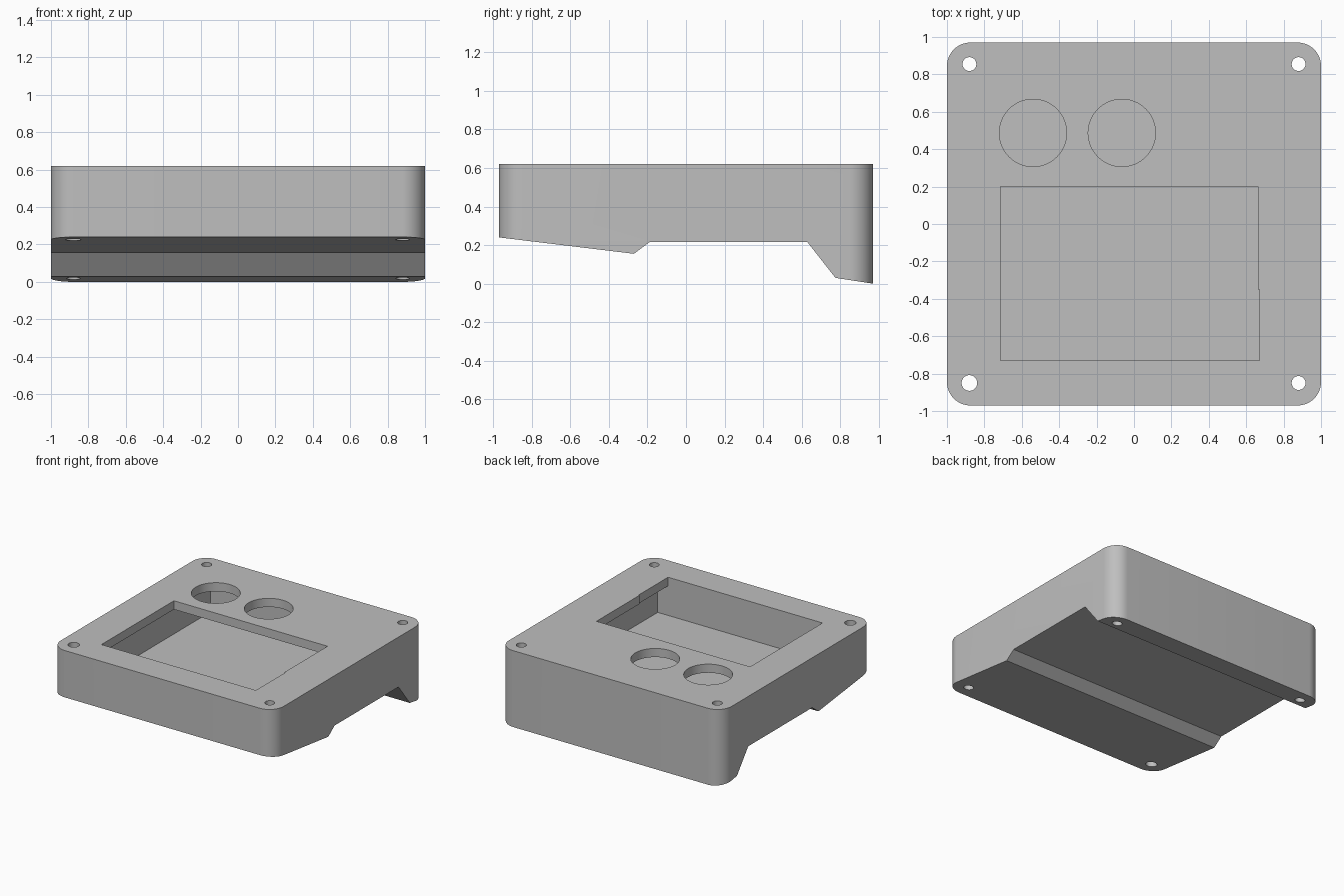
import bpy, bmesh, math

if "Cube" in bpy.data.objects:
    bpy.data.objects.remove(bpy.data.objects["Cube"], do_unlink=True)

TOP = 0.62
PLATE = 0.07        # thickness of the top panel
FLOOR = 0.31        # height of the inner floor
HALF_Y = 0.97
CORNER = 0.125

grey = bpy.data.materials.new("light_grey")
grey.use_nodes = True
colour = (0.52, 0.52, 0.52, 1)
grey.diffuse_color = colour
grey.node_tree.nodes["Principled BSDF"].inputs["Base Color"].default_value = colour


def prism(name, outline, direction):
    """Extrude a closed outline of 3D points along a direction."""
    bm = bmesh.new()
    face = bm.faces.new([bm.verts.new(p) for p in outline])
    moved = bmesh.ops.extrude_face_region(bm, geom=[face])["geom"]
    bmesh.ops.translate(bm, vec=direction,
                        verts=[v for v in moved if isinstance(v, bmesh.types.BMVert)])
    bmesh.ops.recalc_face_normals(bm, faces=bm.faces)
    mesh = bpy.data.meshes.new(name)
    bm.to_mesh(mesh)
    bm.free()
    mesh.materials.append(grey)
    obj = bpy.data.objects.new(name, mesh)
    bpy.context.collection.objects.link(obj)
    return obj


def upright(name, outline, low, high):
    return prism(name, [(x, y, low) for x, y in outline], (0, 0, high - low))


def arc(cx, cy, radius, start, end, steps):
    return [(cx + radius * math.cos(a), cy + radius * math.sin(a))
            for a in (math.radians(start + (end - start) * i / steps)
                      for i in range(steps + 1))]


def circle(cx, cy, radius, steps=48):
    return arc(cx, cy, radius, 0, 360, steps)[:-1]


def rectangle(x0, x1, y0, y1):
    return [(x0, y0), (x1, y0), (x1, y1), (x0, y1)]


def combine(target, tool, operation):
    """Apply a boolean and remove the tool object."""
    mod = target.modifiers.new("cut", "BOOLEAN")
    mod.operation = operation
    mod.solver = "EXACT"
    mod.object = tool
    bpy.context.view_layer.objects.active = target
    bpy.ops.object.modifier_apply(modifier=mod.name)
    bpy.data.objects.remove(tool, do_unlink=True)


# Body with rounded corners
rounded = []
for sx, sy, start in ((1, 1, 0), (-1, 1, 90), (-1, -1, 180), (1, -1, 270)):
    rounded += arc(sx * (1 - CORNER), sy * (HALF_Y - CORNER), CORNER, start, start + 90, 12)
body = upright("enclosure_body", rounded, -0.1, TOP)

# Side profile: sloped front underside, raised channel and rear foot
profile = [(-1.2, 0.268), (-0.27, 0.155), (-0.19, 0.215), (0.63, 0.215),
           (0.775, 0.03), (HALF_Y, 0.0), (1.2, -0.03), (1.2, 0.8), (-1.2, 0.8)]
combine(body, prism("side_profile", [(-1.5, y, z) for y, z in profile], (3, 0, 0)), "INTERSECT")

# Inner cavity below the top panel
combine(body, upright("cavity", rectangle(-0.765, 0.765, -0.73, 0.74), FLOOR, TOP - PLATE),
        "DIFFERENCE")

# Display window, with a slight step in its left side
window = [(-0.715, -0.73), (0.672, -0.73), (0.672, -0.35), (0.664, -0.35),
          (0.664, 0.2), (-0.715, 0.2)]
combine(body, upright("window", window, FLOOR + 0.1, TOP + 0.1), "DIFFERENCE")

# Two round openings in the top panel
for x in (-0.54, -0.065):
    combine(body, upright("round_opening", circle(x, 0.487, 0.18, 64), FLOOR + 0.1, TOP + 0.1),
            "DIFFERENCE")

# Screw holes through all four corners
for x in (-0.88, 0.88):
    for y in (-0.85, 0.855):
        radius = 0.042 if x < 0 and y < 0 else 0.037
        combine(body, upright("screw_hole", circle(x, y, radius, 32), -0.2, TOP + 0.1),
                "DIFFERENCE")

# Smooth the rounded walls and keep the edges sharp
bpy.ops.object.select_all(action="DESELECT")
body.select_set(True)
bpy.context.view_layer.objects.active = body
bpy.ops.object.shade_smooth_by_angle(angle=math.radians(25))
